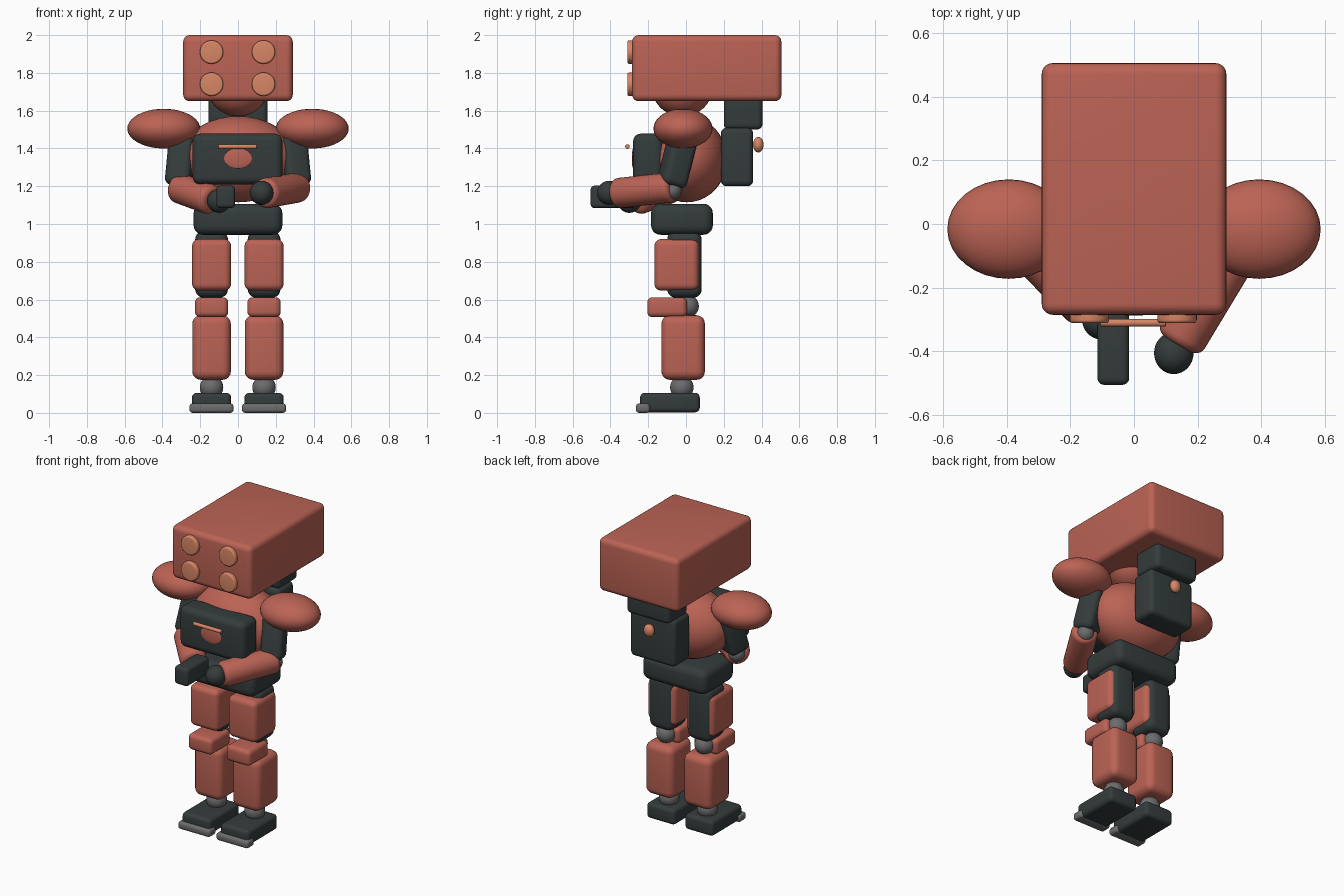
import bpy
import bmesh
import math
from mathutils import Vector, Matrix

cube = bpy.data.objects.get("Cube")
if cube:
    bpy.data.objects.remove(cube, do_unlink=True)


def make_material(name, rgb):
    mat = bpy.data.materials.new(name)
    mat.use_nodes = True
    mat.diffuse_color = (*rgb, 1)
    mat.node_tree.nodes["Principled BSDF"].inputs["Base Color"].default_value = (*rgb, 1)
    return mat


RED = make_material("brick red", (0.50, 0.125, 0.09))
DARK = make_material("dark slate", (0.035, 0.045, 0.045))
ORANGE = make_material("pale orange", (0.68, 0.24, 0.13))
GREY = make_material("joint grey", (0.15, 0.15, 0.155))


def finish(name, bm, mat, matrix):
    mesh = bpy.data.meshes.new(name)
    bmesh.ops.transform(bm, matrix=matrix, verts=bm.verts)
    bmesh.ops.recalc_face_normals(bm, faces=bm.faces)
    bm.to_mesh(mesh)
    bm.free()
    obj = bpy.data.objects.new(name, mesh)
    bpy.context.collection.objects.link(obj)
    mesh.materials.append(mat)
    bpy.ops.object.select_all(action="DESELECT")
    obj.select_set(True)
    bpy.context.view_layer.objects.active = obj
    bpy.ops.object.shade_smooth_by_angle(angle=math.radians(40))
    return obj


def along(a, b):
    """Frame centred between two points with z running from a to b."""
    a, b = Vector(a), Vector(b)
    turn = (b - a).to_track_quat("Z", "Y").to_matrix().to_4x4()
    return Matrix.Translation((a + b) / 2) @ turn, (b - a).length


def rounded_box(name, x, y, z, mat, radius):
    """Box given by its (min, max) range on each axis."""
    bm = bmesh.new()
    bmesh.ops.create_cube(bm, size=1)
    size = [r[1] - r[0] for r in (x, y, z)]
    bmesh.ops.scale(bm, vec=size, verts=bm.verts)
    bmesh.ops.bevel(bm, geom=bm.edges[:], offset=radius, segments=5,
                    profile=0.5, affect="EDGES", clamp_overlap=True)
    centre = [sum(r) / 2 for r in (x, y, z)]
    return finish(name, bm, mat, Matrix.Translation(centre))


def limb_box(name, a, b, width, depth, mat, radius):
    frame, length = along(a, b)
    bm = bmesh.new()
    bmesh.ops.create_cube(bm, size=1)
    bmesh.ops.scale(bm, vec=(width, depth, length), verts=bm.verts)
    bmesh.ops.bevel(bm, geom=bm.edges[:], offset=radius, segments=5,
                    profile=0.5, affect="EDGES", clamp_overlap=True)
    return finish(name, bm, mat, frame)


def rod(name, a, b, r, mat, radius):
    """Cylinder with rounded rims."""
    frame, length = along(a, b)
    bm = bmesh.new()
    bmesh.ops.create_cone(bm, cap_ends=True, segments=32, radius1=r, radius2=r, depth=length)
    rims = [e for e in bm.edges if abs(e.verts[0].co.z - e.verts[1].co.z) < 1e-4]
    bmesh.ops.bevel(bm, geom=rims, offset=radius, segments=5,
                    profile=0.5, affect="EDGES", clamp_overlap=True)
    return finish(name, bm, mat, frame)


def ball(name, centre, radii, mat):
    bm = bmesh.new()
    bmesh.ops.create_uvsphere(bm, u_segments=32, v_segments=20, radius=1)
    if not isinstance(radii, tuple):
        radii = (radii,) * 3
    return finish(name, bm, mat, Matrix.Translation(centre) @ Matrix.Diagonal((*radii, 1)))


# Head, eyes and neck
rounded_box("head", (-0.29, 0.29), (-0.285, 0.505), (1.65, 2.0), RED, 0.035)
for x in (-0.14, 0.135):
    for z in (1.74, 1.91):
        rod("eye", (x, -0.27, z), (x, -0.311, z), 0.062, ORANGE, 0.01)
ball("neck", (0, -0.02, 1.72), (0.16, 0.16, 0.15), RED)

# Torso and chest panel
ball("torso", (0, 0.005, 1.343), (0.31, 0.212, 0.228), RED)
rounded_box("chest_panel", (-0.24, 0.235), (-0.28, -0.12), (1.21, 1.478), DARK, 0.04)
ball("chest_badge", (0, -0.279, 1.347), (0.075, 0.008, 0.053), RED)
rod("chest_bar", (-0.105, -0.31, 1.41), (0.1, -0.31, 1.41), 0.012, ORANGE, 0.004)

# Backpack
rounded_box("backpack", (-0.165, 0.165), (0.185, 0.355), (1.2, 1.51), DARK, 0.03)
rounded_box("backpack_top", (-0.157, 0.157), (0.2, 0.405), (1.5, 1.69), DARK, 0.03)
ball("backpack_knob", (0, 0.383, 1.42), (0.035, 0.028, 0.041), ORANGE)

# Pelvis
rounded_box("pelvis", (-0.235, 0.235), (-0.185, 0.142), (0.943, 1.107), DARK, 0.05)

# Arms: shoulders, upper arms and elbows match on both sides
for side, s in (("left", 1), ("right", -1)):
    ball(side + "_shoulder", (s * 0.393, -0.016, 1.505), (0.193, 0.156, 0.105), RED)
    limb_box(side + "_upper_arm", (s * 0.285, -0.015, 1.46), (s * 0.31, -0.08, 1.2),
             0.14, 0.14, DARK, 0.035)
    ball(side + "_elbow", (s * 0.315, -0.075, 1.18), 0.052, GREY)

# Forearms and hands bend differently on each side
rod("left_forearm", (0.325, -0.065, 1.195), (0.138, -0.375, 1.162), 0.08, RED, 0.03)
ball("left_hand", (0.125, -0.405, 1.165), (0.062, 0.066, 0.064), DARK)
rod("right_forearm", (-0.325, -0.07, 1.195), (-0.135, -0.265, 1.125), 0.08, RED, 0.03)
ball("right_hand", (-0.1, -0.3, 1.122), 0.063, DARK)
rounded_box("right_hand_tool", (-0.115, -0.015), (-0.505, -0.27), (1.084, 1.203), DARK, 0.022)

# Legs
for side, c in (("left", 0.138), ("right", -0.14)):
    def span(half):
        return (c - half, c + half)

    ball(side + "_hip", (c, -0.02, 0.95), 0.06, GREY)
    rounded_box(side + "_thigh", span(0.087), (-0.1, 0.083), (0.61, 0.962), DARK, 0.045)
    rounded_box(side + "_thigh_armour", span(0.103), (-0.167, 0.068), (0.648, 0.92), RED, 0.035)
    ball(side + "_knee", (c, 0.008, 0.565), 0.06, GREY)
    rounded_box(side + "_knee_pad", span(0.088), (-0.205, 0.005), (0.507, 0.612), RED, 0.028)
    rounded_box(side + "_shin", span(0.102), (-0.13, 0.1), (0.175, 0.517), RED, 0.045)
    ball(side + "_ankle", (c, -0.022, 0.135), 0.062, GREY)
    rounded_box(side + "_foot", span(0.104), (-0.243, 0.073), (0.003, 0.106), DARK, 0.025)
    rounded_box(side + "_toe", span(0.117), (-0.265, -0.19), (0, 0.05), GREY, 0.018)
